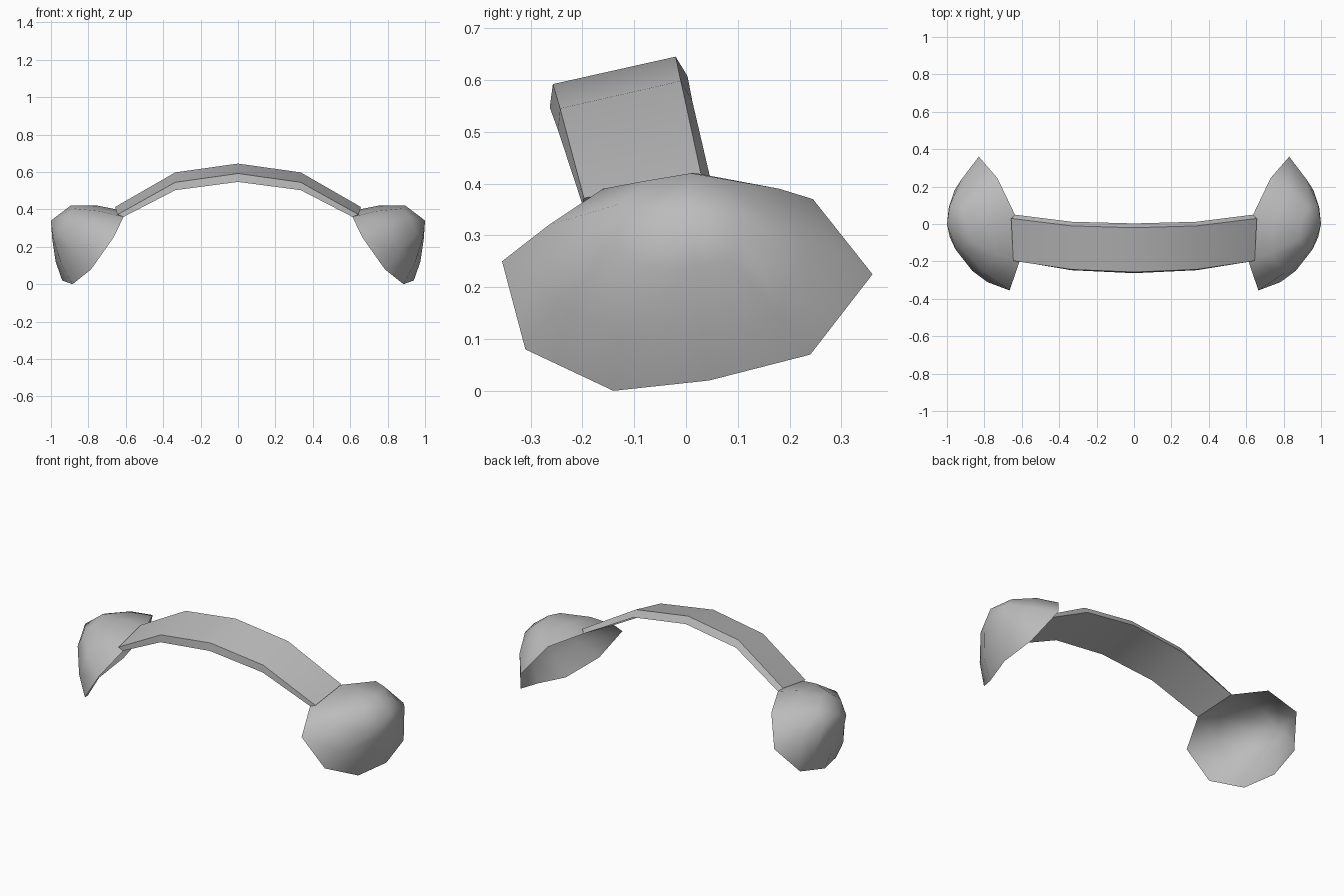
import bpy, bmesh, math

cube = bpy.data.objects.get("Cube")
if cube:
    bpy.data.objects.remove(cube, do_unlink=True)

metal = bpy.data.materials.new("plain_grey")
metal.use_nodes = True
GREY = (0.5, 0.5, 0.5, 1.0)
metal.diffuse_color = GREY
metal.node_tree.nodes["Principled BSDF"].inputs["Base Color"].default_value = GREY


def finish(bm, name, angle):
    """Turn a bmesh into a shaded, coloured object."""
    me = bpy.data.meshes.new(name)
    bm.to_mesh(me)
    bm.free()
    me.materials.append(metal)
    ob = bpy.data.objects.new(name, me)
    bpy.context.collection.objects.link(ob)
    bpy.ops.object.select_all(action='DESELECT')
    ob.select_set(True)
    bpy.context.view_layer.objects.active = ob
    bpy.ops.object.shade_smooth_by_angle(angle=math.radians(angle))
    return ob


# Shoulder shell: three nine-sided rings from the open rim up to a crown point
RIM = [(.665, -.355, .25), (.785, -.31, .08), (.885, -.14, 0), (.94, .045, .02),
       (.915, .24, .07), (.83, .36, .225), (.73, .245, .37), (.637, .05, .397),
       (.612, -.2, .36)]
MIDDLE = [(.80, -.265, .32), (.865, -.25, .17), (.945, -.12, .11), (.975, .035, .12),
          (.96, .18, .15), (.925, .235, .275), (.83, .18, .39), (.75, .02, .42),
          (.735, -.16, .39)]
UPPER = [(.92, -.13, .36), (.955, -.135, .27), (.985, -.07, .235), (.993, .02, .24),
         (.99, .09, .25), (.985, .10, .33), (.93, .09, .385), (.895, .01, .42),
         (.88, -.08, .405)]
CROWN = (1, 0, .34)


def shoulder(name, side):
    bm = bmesh.new()
    rings = [[bm.verts.new((side * x, y, z)) for x, y, z in ring]
             for ring in (RIM, MIDDLE, UPPER)]
    crown = bm.verts.new((side * CROWN[0], CROWN[1], CROWN[2]))
    n = len(RIM)
    for i in range(n):
        j = (i + 1) % n
        for low, high in zip(rings, rings[1:]):
            bm.faces.new((low[i], low[j], high[j], high[i]))
        bm.faces.new((rings[-1][i], rings[-1][j], crown))
    if side < 0:
        bmesh.ops.reverse_faces(bm, faces=bm.faces[:])
    return finish(bm, name, 60)


shoulder("left_shoulder_shell", 1)
shoulder("right_shoulder_shell", -1)

# Collar band: four-cornered sections (top front, top back, bottom back, bottom front)
HALF = [
    [(0, -.257, .592), (0, -.02, .645), (0, .003, .607), (0, -.263, .547)],
    [(.335, -.243, .545), (.335, -.01, .598), (.335, .012, .56), (.335, -.247, .503)],
    [(.645, -.197, .372), (.657, .03, .413), (.637, .05, .397), (.612, -.2, .36)],
]
mirrored = [[(-x, y, z) for x, y, z in s] for s in HALF[:0:-1]]
bm = bmesh.new()
sections = [[bm.verts.new(p) for p in s] for s in mirrored + HALF]
for a, b in zip(sections, sections[1:]):
    for k in range(4):
        m = (k + 1) % 4
        bm.faces.new((a[k], b[k], b[m], a[m]))
bm.faces.new(sections[0])
bm.faces.new(sections[-1][::-1])
bmesh.ops.recalc_face_normals(bm, faces=bm.faces[:])
finish(bm, "collar_band", 35)
